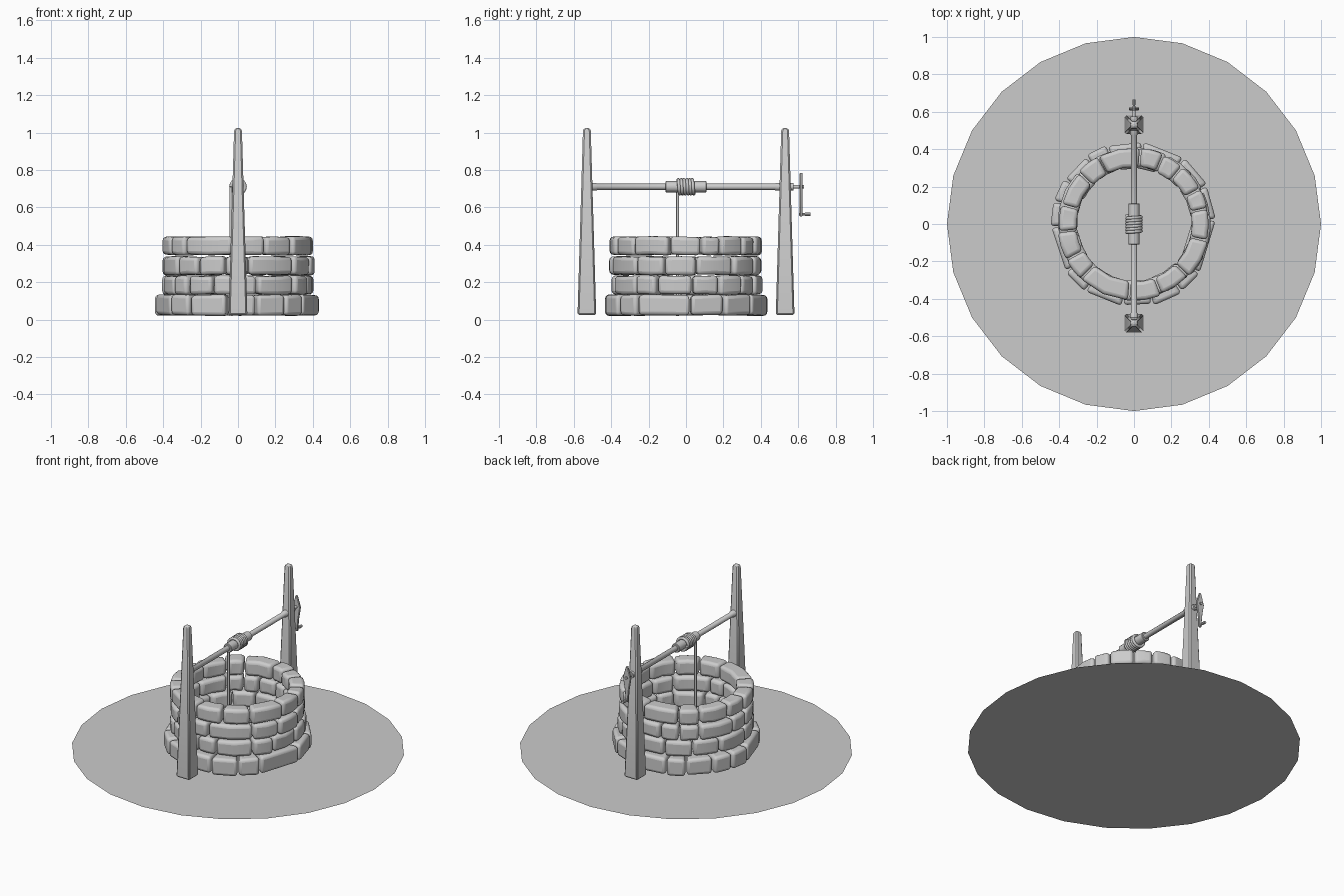
import bpy, bmesh, math, random
from mathutils import Vector, Matrix

if "Cube" in bpy.data.objects:
    bpy.data.objects.remove(bpy.data.objects["Cube"])

random.seed(4)


def make_object(name, bm, bevel=0, segments=2):
    bmesh.ops.recalc_face_normals(bm, faces=bm.faces[:])
    mesh = bpy.data.meshes.new(name)
    bm.to_mesh(mesh)
    bm.free()
    ob = bpy.data.objects.new(name, mesh)
    bpy.context.collection.objects.link(ob)
    if bevel:
        m = ob.modifiers.new("bevel", 'BEVEL')
        m.width, m.segments, m.limit_method = bevel, segments, 'ANGLE'
        m.angle_limit = math.radians(40)
    bpy.ops.object.select_all(action='DESELECT')
    ob.select_set(True)
    bpy.context.view_layer.objects.active = ob
    bpy.ops.object.shade_smooth_by_angle(angle=math.radians(40))
    return ob


def loft(bm, rings):
    """Skin a list of equal point rings and cap both ends."""
    loops = [[bm.verts.new(p) for p in ring] for ring in rings]
    n = len(loops[0])
    for a, b in zip(loops, loops[1:]):
        for i in range(n):
            bm.faces.new((a[i], a[(i + 1) % n], b[(i + 1) % n], b[i]))
    bm.faces.new(loops[0])
    bm.faces.new(loops[-1])


def turned_y(name, profile, sides, z, x=0):
    """Lathe (y, radius) pairs around an axis parallel to y."""
    bm = bmesh.new()
    rings = []
    for y, r in profile:
        rings.append([(x + r * math.cos(i * math.tau / sides), y,
                       z + r * math.sin(i * math.tau / sides)) for i in range(sides)])
    loft(bm, rings)
    return make_object(name, bm)


def rope(name, pts, radius):
    cu = bpy.data.curves.new(name, 'CURVE')
    cu.dimensions = '3D'
    cu.bevel_depth, cu.bevel_resolution, cu.use_fill_caps = radius, 2, True
    sp = cu.splines.new('POLY')
    sp.points.add(len(pts) - 1)
    for p, co in zip(sp.points, pts):
        p.co = (*co, 1)
    ob = bpy.data.objects.new(name, cu)
    bpy.context.collection.objects.link(ob)


# Flat ground disc
bm = bmesh.new()
bmesh.ops.create_circle(bm, cap_ends=True, segments=24, radius=1)
make_object("ground_disc", bm)

# Stone courses: joint angles of the top ring, turned for each course
JOINTS = [-13, 12, 28, 50, 67, 85, 118, 137, 165, 186, 208, 226, 266, 291, 316]


def course(name, z0, z1, r_in, r_out, turn, steps):
    bm = bmesh.new()
    for a, b in zip(JOINTS, JOINTS[1:] + [JOINTS[0] + 360]):
        a0, a1 = math.radians(a + turn + 0.6), math.radians(b + turn - 0.6)
        out = r_out + random.uniform(-0.006, 0.006)
        inn = r_in + random.uniform(-0.006, 0.006)
        rings = []
        for k in range(steps + 1):
            t = a0 + (a1 - a0) * k / steps
            top, bot = z1 + random.uniform(-.004, .003), z0 + random.uniform(-.003, .004)
            c, s = math.cos(t), math.sin(t)
            rings.append([(inn * c, inn * s, bot), (out * c, out * s, bot),
                          (out * c, out * s, top), (inn * c, inn * s, top)])
        loft(bm, rings)
    make_object(name, bm, 0.02, 3)


course("base_stones", 0.022, 0.133, 0.315, 0.442, 97, 1)
course("lower_stones", 0.134, 0.234, 0.305, 0.405, 200, 2)
course("middle_stones", 0.238, 0.337, 0.305, 0.405, 52, 2)
course("top_stones", 0.345, 0.443, 0.305, 0.405, 0, 2)

# Tapered posts
for side, y in (("front", -0.53), ("back", 0.53)):
    bm = bmesh.new()
    rings = []
    for z, h in ((0.025, 0.05), (1.01, 0.021), (1.025, 0.013)):
        rings.append([(sx * h, y + sy * h, z)
                      for sx, sy in ((-1, -1), (1, -1), (1, 1), (-1, 1))])
    loft(bm, rings)
    make_object(side + "_post", bm, 0.008, 1)

# Windlass: axle with end collars, and the thicker drum
turned_y("axle", [(-0.53, 0.021), (-0.48, 0.021), (-0.475, 0.017), (0.475, 0.017),
                  (0.48, 0.021), (0.53, 0.021), (0.575, 0.019), (0.575, 0.009),
                  (0.63, 0.009)], 12, 0.71)
turned_y("drum", [(-0.11, 0.027), (-0.107, 0.03), (0.107, 0.03), (0.11, 0.027)], 12, 0.71)

# Rope coil and the hanging end
turns, n = 6, 16
coil = [(-0.038 * math.cos(i * math.tau / n), -0.045 + 0.09 * i / (turns * n),
         0.71 + 0.038 * math.sin(i * math.tau / n)) for i in range(turns * n + 1)]
rope("rope_coil", coil, 0.009)
rope("hanging_rope", [(-0.038, -0.045, 0.71), (-0.038, -0.045, 0.02)], 0.008)

# Crank arm, diamond shaped, with a handle at its lower end
bm = bmesh.new()
outline = [(-0.009, 0.55), (0.009, 0.55), (0.013, 0.62), (0.028, 0.71), (0.005, 0.785),
           (-0.005, 0.785), (-0.028, 0.71), (-0.013, 0.62)]
loft(bm, [[(x, y, z) for x, z in outline] for y in (0.608, 0.622)])
make_object("crank_arm", bm, 0.003, 1)
turned_y("crank_handle", [(0.605, 0.006), (0.635, 0.006), (0.637, 0.009), (0.665, 0.009)],
         8, 0.563)
